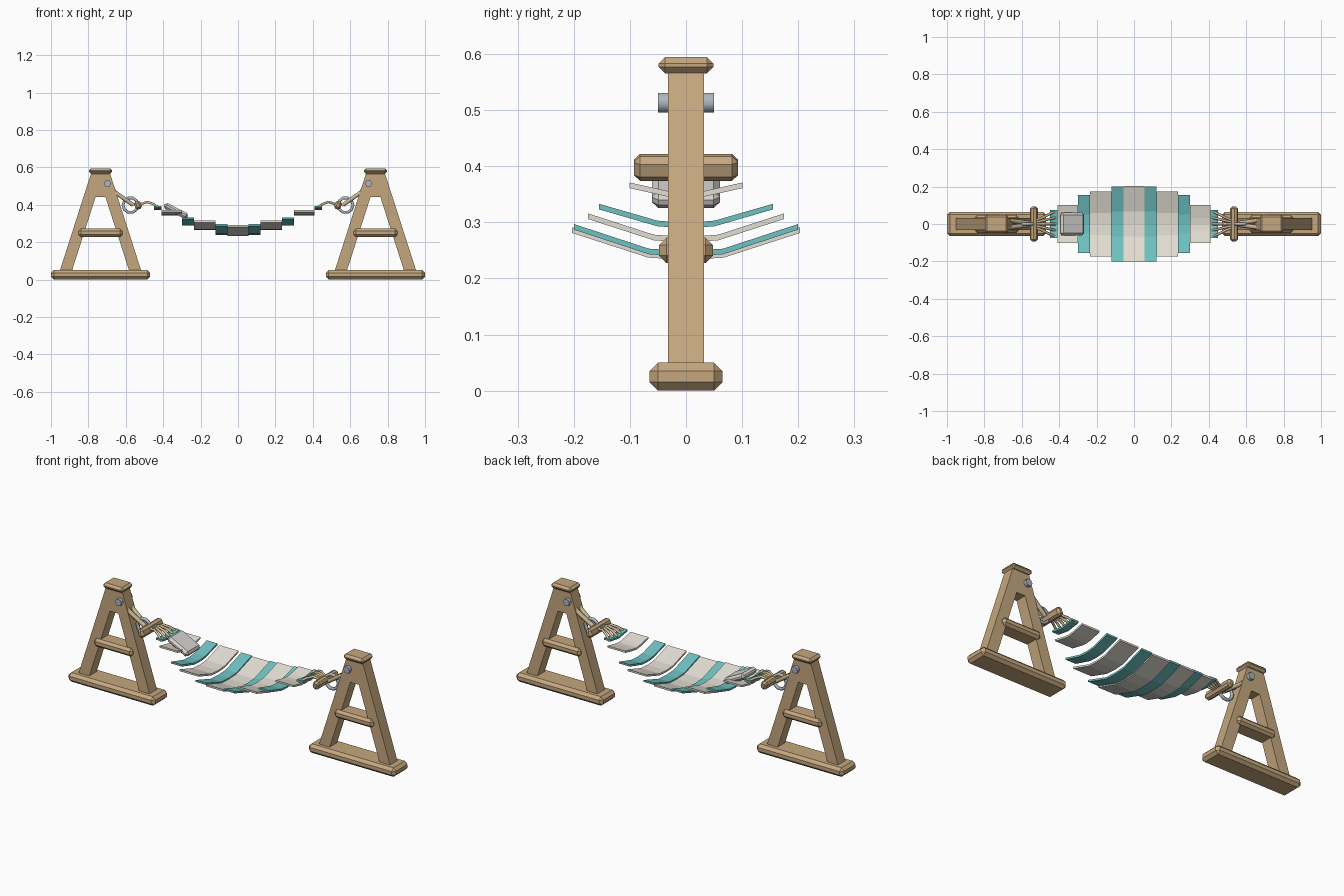
import bpy, bmesh
from math import radians, pi
from mathutils import Vector

if "Cube" in bpy.data.objects:
    bpy.data.objects.remove(bpy.data.objects["Cube"])


def mat(name, c):
    m = bpy.data.materials.new(name)
    m.diffuse_color = (*c, 1)
    m.use_nodes = True
    m.node_tree.nodes["Principled BSDF"].inputs["Base Color"].default_value = m.diffuse_color
    return m


WOOD = mat("wood", (0.56, 0.39, 0.21))
ROPE = mat("rope", (0.62, 0.50, 0.30))
TEAL = mat("teal_cloth", (0.16, 0.54, 0.54))
CREAM = mat("cream_cloth", (0.77, 0.74, 0.66))
METAL = mat("metal", (0.42, 0.47, 0.54))
PILLOW = mat("pillow_cloth", (0.68, 0.66, 0.64))


def finish(name, bm, material):
    bmesh.ops.recalc_face_normals(bm, faces=bm.faces[:])
    me = bpy.data.meshes.new(name)
    bm.to_mesh(me)
    bm.free()
    ob = bpy.data.objects.new(name, me)
    bpy.context.collection.objects.link(ob)
    me.materials.append(material)
    return ob


def box(name, loc, size, bevel, material, tilt=0):
    bm = bmesh.new()
    bmesh.ops.create_cube(bm, size=1)
    bmesh.ops.scale(bm, vec=size, verts=bm.verts)
    bmesh.ops.bevel(bm, geom=bm.edges[:], offset=bevel, segments=1, affect='EDGES')
    ob = finish(name, bm, material)
    ob.location = loc
    ob.rotation_euler.y = tilt
    return ob


def prism(name, pts, axis, lo, hi, material):
    """Extrude a closed outline along x or y."""
    bm = bmesh.new()
    put = (lambda p: (p[0], lo, p[1])) if axis == 'y' else (lambda p: (lo, p[0], p[1]))
    f = bm.faces.new([bm.verts.new(put(p)) for p in pts])
    ext = bmesh.ops.extrude_face_region(bm, geom=[f])
    d = (0, hi - lo, 0) if axis == 'y' else (hi - lo, 0, 0)
    bmesh.ops.translate(bm, vec=d, verts=[v for v in ext['geom'] if isinstance(v, bmesh.types.BMVert)])
    return finish(name, bm, material)


def tube(name, pts, r, material, closed=False, res=1):
    cu = bpy.data.curves.new(name, 'CURVE')
    cu.dimensions = '3D'
    cu.bevel_depth = r
    cu.bevel_resolution = res
    cu.use_fill_caps = True
    sp = cu.splines.new('POLY')
    sp.points.add(len(pts) - 1)
    for p, q in zip(sp.points, pts):
        p.co = (*q, 1)
    sp.use_cyclic_u = closed
    ob = bpy.data.objects.new(name, cu)
    bpy.context.collection.objects.link(ob)
    cu.materials.append(material)


for side, s in (("left", -1), ("right", 1)):
    cx = s * 0.735
    # A-shaped stand
    half = [(0.22, 0.04), (0.05, 0.57)]
    outline = [(-0.22, 0.04), (-0.05, 0.57), (0.05, 0.57), (0.22, 0.04),
               (0.155, 0.04), (0.026, 0.442), (-0.026, 0.442), (-0.155, 0.04)]
    prism(side + "_legs", [(cx + x, z) for x, z in outline], 'y', -0.032, 0.032, WOOD)
    box(side + "_base", (cx, 0, 0.025), (0.53, 0.13, 0.05), 0.015, WOOD)
    box(side + "_crossbar", (cx, 0, 0.25), (0.235, 0.096, 0.045), 0.013, WOOD)
    box(side + "_cap", (cx, 0, 0.58), (0.125, 0.098, 0.03), 0.012, WOOD)
    # pin, hanging ropes and ring
    px = s * 0.698
    tube(side + "_pin", [(px, -0.05, 0.513), (px, 0.05, 0.513)], 0.02, METAL)
    for y in (-0.022, 0.022):
        tube(side + "_hanging_rope", [(px, y, 0.515), (s * 0.655, y * 0.8, 0.465), (s * 0.56, y * 0.2, 0.398)],
             0.012, ROPE)
    ring = [Vector((s * 0.575, 0, 0.398)) + Vector((0.038 * v.x, 0, 0.038 * v.y))
            for v in (Vector((1, 0)).to_3d() for _ in range(1))]
    from math import cos, sin
    ring = [(s * 0.575 + 0.04 * cos(i * pi / 5), 0, 0.398 + 0.04 * sin(i * pi / 5)) for i in range(10)]
    tube(side + "_ring", ring, 0.009, METAL, closed=True)
    # spreader bar and rope fan
    box(side + "_spreader", (s * 0.535, 0, 0.398), (0.036, 0.186, 0.046), 0.011, WOOD, s * radians(20))
    for k in (-2, -1, 0, 1, 2):
        tube(side + "_fan_rope", [(s * 0.535, k * 0.008, 0.398), (s * 0.485, k * 0.018, 0.415),
                                  (s * 0.455, k * 0.026, 0.405), (s * 0.42, k * 0.034, 0.382)], 0.007, ROPE)


# cloth strips: x range, half width, middle height, edge height
def strip(x0, x1, w, zm, ze, material):
    t = 0.01
    top = [(-w, ze), (-w * 0.33, zm + 0.004), (0, zm), (w * 0.33, zm + 0.004), (w, ze)]
    prism("cloth_strip", top + [(y, z - t) for y, z in reversed(top)], 'x', x0, x1, material)


strip(-0.055, 0.055, 0.203, 0.243, 0.291, CREAM)
for x0, x1, w, zm, ze, m in ((0.055, 0.12, 0.20, 0.249, 0.297, TEAL), (0.12, 0.235, 0.175, 0.274, 0.316, CREAM),
                             (0.235, 0.30, 0.155, 0.299, 0.333, TEAL), (0.30, 0.41, 0.101, 0.352, 0.371, CREAM),
                             (0.41, 0.45, 0.075, 0.382, 0.394, TEAL)):
    strip(x0, x1, w, zm, ze, m)
    strip(-x1, -x0, w, zm, ze, m)

# pillow
box("pillow", (-0.332, 0, 0.367), (0.14, 0.122, 0.034), 0.012, PILLOW, radians(27))
